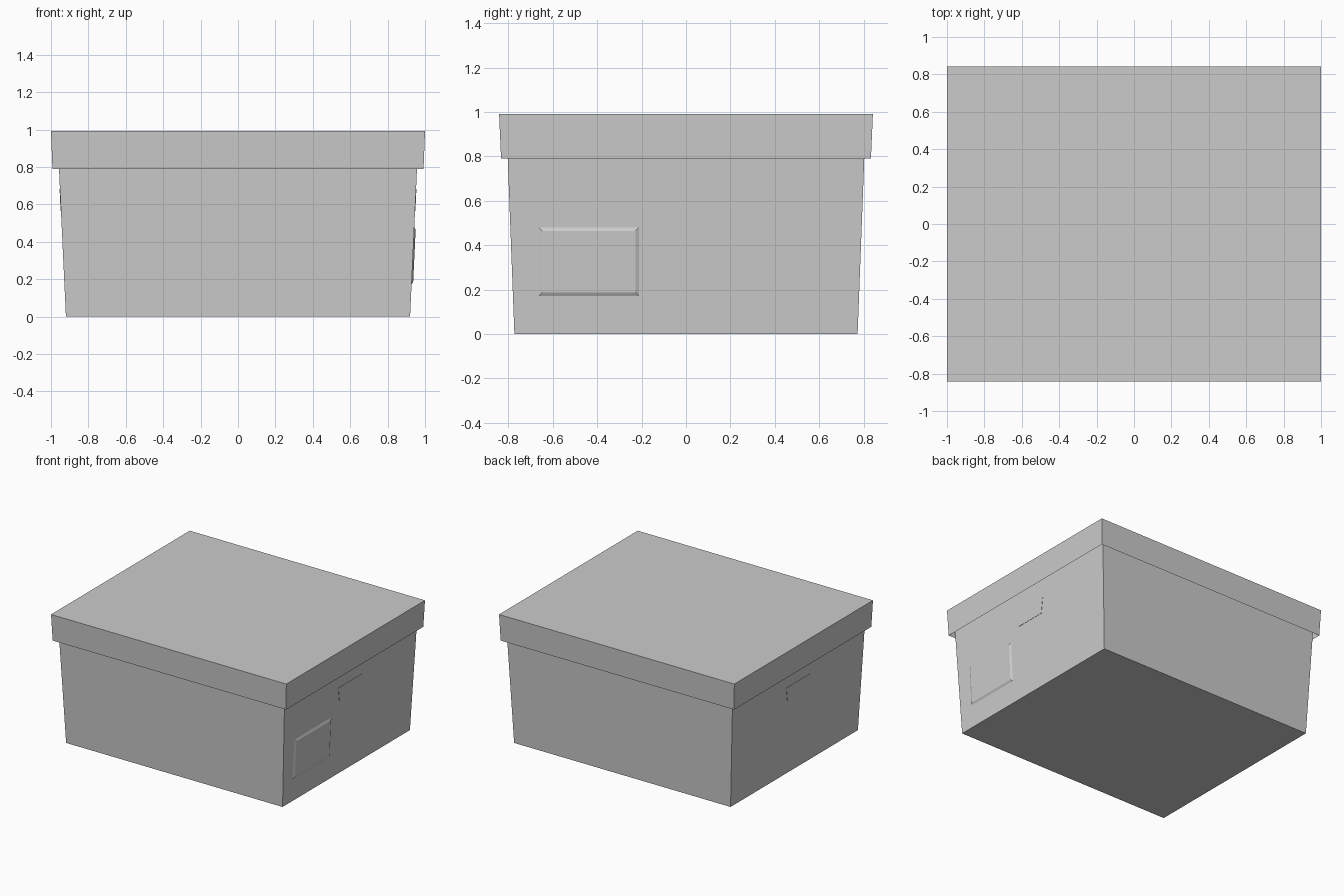
import bpy
import bmesh

cube = bpy.data.objects.get("Cube")
if cube:
    bpy.data.objects.remove(cube, do_unlink=True)

# Single card colour
card = bpy.data.materials.new("grey_card")
card.use_nodes = True
colour = (0.6, 0.6, 0.6, 1.0)
card.diffuse_color = colour
bsdf = card.node_tree.nodes["Principled BSDF"]
bsdf.inputs["Base Color"].default_value = colour
bsdf.inputs["Roughness"].default_value = 0.8

RIM_Z = 0.79                      # lower edge of the lid
BASE_X, BASE_Y = 0.92, 0.773      # half size of the floor
RIM_X, RIM_Y = 0.957, 0.803       # half size of the body at the lid edge


def finish(name, bm):
    bmesh.ops.recalc_face_normals(bm, faces=bm.faces[:])
    mesh = bpy.data.meshes.new(name)
    bm.to_mesh(mesh)
    bm.free()
    mesh.materials.append(card)
    obj = bpy.data.objects.new(name, mesh)
    bpy.context.collection.objects.link(obj)
    return obj


def loft(bm, lower, upper):
    """Closed prism between two matching loops; returns the lower cap."""
    a = [bm.verts.new(p) for p in lower]
    b = [bm.verts.new(p) for p in upper]
    n = len(a)
    for i in range(n):
        j = (i + 1) % n
        bm.faces.new((a[i], a[j], b[j], b[i]))
    bm.faces.new(b)
    return bm.faces.new(a[::-1])


def rect(hx, hy, z):
    return [(-hx, -hy, z), (hx, -hy, z), (hx, hy, z), (-hx, hy, z)]


def wall_x(z):
    return BASE_X + (RIM_X - BASE_X) * z / RIM_Z


def wall_plate(name, outer, inner, depth, side):
    """Thin plate on a sloping end wall, outlines given as (y, z)."""
    bm = bmesh.new()
    loft(bm, [(side * (wall_x(z) - 0.001), y, z) for y, z in outer],
         [(side * (wall_x(z) + depth), y, z) for y, z in inner])
    return finish(name, bm)


# Tapered body, its top tucked up inside the lid
bm = bmesh.new()
top_z = 0.94
k = top_z / RIM_Z
loft(bm, rect(BASE_X, BASE_Y, 0),
     rect(BASE_X + (RIM_X - BASE_X) * k, BASE_Y + (RIM_Y - BASE_Y) * k, top_z))
finish("box_body", bm)

# Lid with a hollow underside
bm = bmesh.new()
under = loft(bm, rect(0.992, 0.833, RIM_Z), rect(1.0, 0.842, 0.992))
bmesh.ops.recalc_face_normals(bm, faces=bm.faces[:])
bmesh.ops.inset_region(bm, faces=[under], thickness=0.03, depth=0)
bmesh.ops.translate(bm, verts=under.verts[:], vec=(0, 0, 0.16))
finish("lid", bm)

# Hand grips on both ends
grip = [(-0.143, 0.682), (-0.121, 0.565), (0.121, 0.565), (0.143, 0.682)]
for side, label in ((1, "left"), (-1, "right")):
    wall_plate("hand_grip_" + label, grip, grip, 0.002, side)

# Raised label plate with bevelled edges, on one end only
y0, y1, z0, z1, b = -0.665, -0.21, 0.17, 0.482, 0.018
wall_plate("label_plate",
           [(y0, z0), (y1, z0), (y1, z1), (y0, z1)],
           [(y0 + b, z0 + b), (y1 - b, z0 + b), (y1 - b, z1 - b), (y0 + b, z1 - b)],
           0.008, 1)
